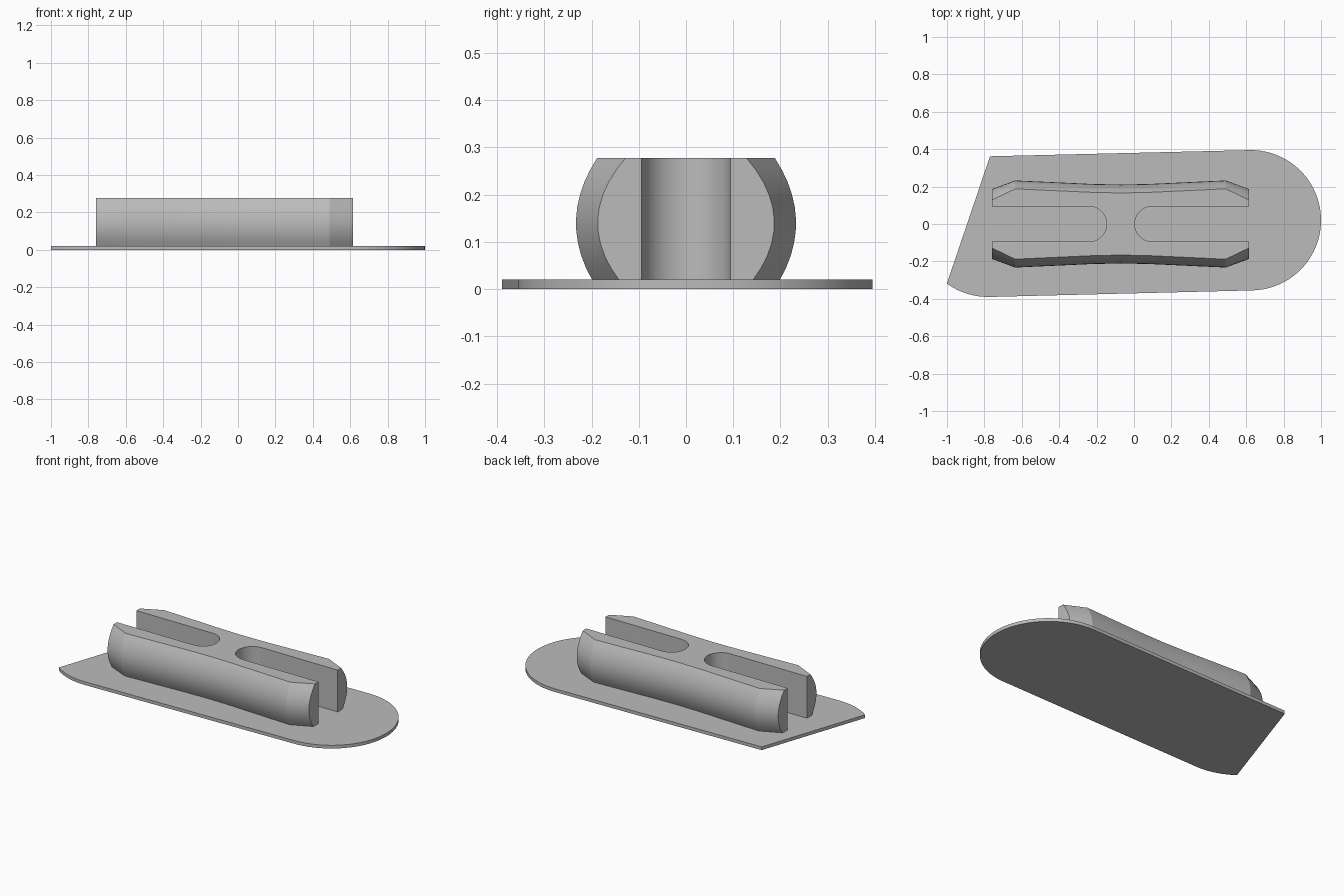
import bpy, bmesh, math

cube = bpy.data.objects.get("Cube")
if cube:
    bpy.data.objects.remove(cube, do_unlink=True)

grey = bpy.data.materials.new("plain grey")
grey.use_nodes = True
COLOUR = (0.5, 0.5, 0.5, 1)
grey.diffuse_color = COLOUR
grey.node_tree.nodes["Principled BSDF"].inputs["Base Color"].default_value = COLOUR


def arc(cx, cy, r, start, end, n):
    """Points on an arc, angles in degrees."""
    angles = [math.radians(start + (end - start) * i / n) for i in range(n + 1)]
    return [(cx + r * math.cos(a), cy + r * math.sin(a)) for a in angles]


def stack(name, layers, smooth_angle):
    """Solid from plan outlines [(z, points), ...] stacked bottom to top."""
    bm = bmesh.new()
    rings = [[bm.verts.new((x, y, z)) for x, y in pts] for z, pts in layers]
    for low, high in zip(rings, rings[1:]):
        for i in range(len(low)):
            j = (i + 1) % len(low)
            bm.faces.new((low[i], low[j], high[j], high[i]))
    bm.faces.new(rings[0][::-1])
    bm.faces.new(rings[-1])
    bmesh.ops.recalc_face_normals(bm, faces=bm.faces)
    mesh = bpy.data.meshes.new(name)
    bm.to_mesh(mesh)
    bm.free()
    mesh.materials.append(grey)
    obj = bpy.data.objects.new(name, mesh)
    bpy.context.collection.objects.link(obj)
    bpy.ops.object.select_all(action="DESELECT")
    obj.select_set(True)
    bpy.context.view_layer.objects.active = obj
    bpy.ops.object.shade_smooth_by_angle(angle=math.radians(smooth_angle))
    return obj


PLATE_TOP, TOP = 0.02, 0.278

# Base plate: round right end, slanted cut on the left end
plate = (arc(-0.78, -0.015, 0.375, 234, 271.4, 10)
         + arc(0.625, 0.02, 0.375, -88.6, 91.4, 40)
         + [(-0.77, 0.362)])
stack("base_plate", [(0, plate), (PLATE_TOP, plate)], 30)

# Clamp block: bulging sides along stations of (x, half width, top inset)
STATIONS = [(-0.76, 0.187, 0.059), (-0.635, 0.233, 0.045), (-0.22, 0.214, 0.045),
            (-0.07, 0.211, 0.045), (0.08, 0.214, 0.045), (0.49, 0.233, 0.045),
            (0.615, 0.187, 0.059)]
SLOT, BULGE_Z, LAYERS = 0.094, 0.14, 10


def clamp_outline(z):
    t = (z - BULGE_Z) / (TOP - BULGE_Z)
    side = [(x, w - inset * t * t) for x, w, inset in STATIONS]
    right_slot = arc(0.098, 0, SLOT, 270, 90, 20)
    left_slot = arc(-0.24, 0, SLOT, 90, -90, 20)
    return ([(x, -y) for x, y in side]
            + [(0.615, -SLOT)] + right_slot + [(0.615, SLOT)]
            + side[::-1]
            + [(-0.76, SLOT)] + left_slot + [(-0.76, -SLOT)])


heights = [PLATE_TOP + (TOP - PLATE_TOP) * i / LAYERS for i in range(LAYERS + 1)]
stack("slotted_clamp", [(z, clamp_outline(z)) for z in heights], 20)
